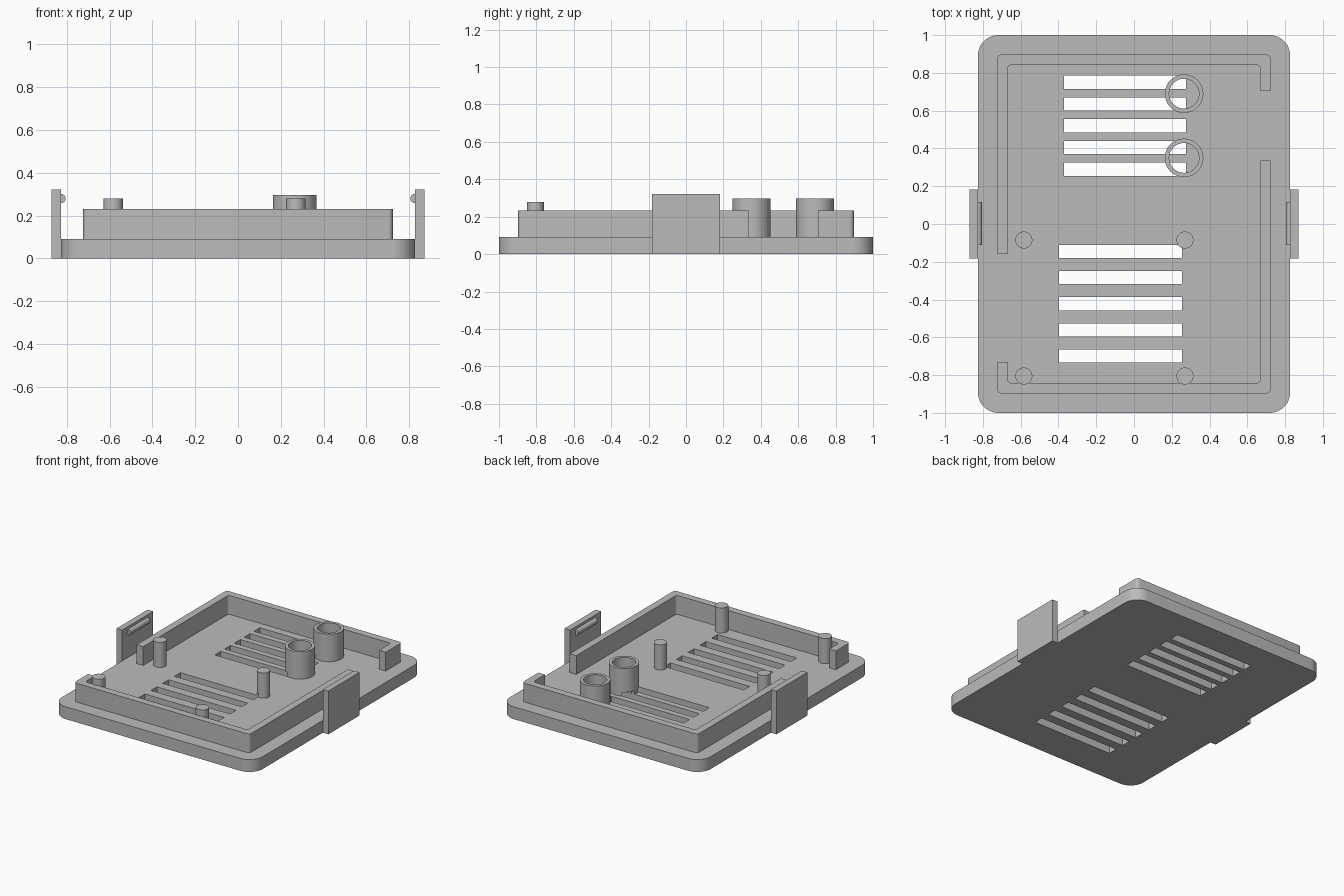
import bpy, bmesh, math

old = bpy.data.objects.get("Cube")
if old:
    bpy.data.objects.remove(old, do_unlink=True)

grey = bpy.data.materials.new("plain grey")
grey.use_nodes = True
grey.diffuse_color = (0.5, 0.5, 0.5, 1)
grey.node_tree.nodes["Principled BSDF"].inputs["Base Color"].default_value = (0.5, 0.5, 0.5, 1)

FLOOR = 0.092          # top of the base plate
HALF_X, HALF_Y = 0.827, 1.0


def finish(name, bm, smooth=True):
    bmesh.ops.recalc_face_normals(bm, faces=bm.faces)
    mesh = bpy.data.meshes.new(name)
    bm.to_mesh(mesh)
    bm.free()
    mesh.materials.append(grey)
    obj = bpy.data.objects.new(name, mesh)
    bpy.context.collection.objects.link(obj)
    if smooth:
        activate(obj)
        bpy.ops.object.shade_smooth_by_angle(angle=math.radians(35))
    return obj


def activate(obj):
    bpy.ops.object.select_all(action='DESELECT')
    obj.select_set(True)
    bpy.context.view_layer.objects.active = obj


def prism(name, outline, z0, z1):
    """Extrude a closed xy outline between two heights."""
    bm = bmesh.new()
    face = bm.faces.new([bm.verts.new((x, y, z0)) for x, y in outline])
    new = bmesh.ops.extrude_face_region(bm, geom=[face])["geom"]
    top = [v for v in new if isinstance(v, bmesh.types.BMVert)]
    bmesh.ops.translate(bm, verts=top, vec=(0, 0, z1 - z0))
    return finish(name, bm)


def arc(cx, cy, r, start, sweep, steps):
    return [(cx + r * math.cos(math.radians(start + sweep * i / steps)),
             cy + r * math.sin(math.radians(start + sweep * i / steps)))
            for i in range(steps + 1)]


def add_box(bm, x0, x1, y0, y1, z0, z1):
    verts = bmesh.ops.create_cube(bm, size=1)["verts"]
    bmesh.ops.scale(bm, verts=verts, vec=(x1 - x0, y1 - y0, z1 - z0))
    bmesh.ops.translate(bm, verts=verts,
                        vec=((x0 + x1) / 2, (y0 + y1) / 2, (z0 + z1) / 2))


def cut(obj, cutter):
    activate(obj)
    mod = obj.modifiers.new("cut", 'BOOLEAN')
    mod.operation = 'DIFFERENCE'
    mod.solver = 'EXACT'
    mod.object = cutter
    bpy.ops.object.modifier_apply(modifier=mod.name)


# Two banks of vent slots, as one cutter
bm = bmesh.new()
for x0, x1, top, pitch in ((-0.37, 0.275, 0.785, 0.115), (-0.398, 0.254, -0.11, 0.1385)):
    for i in range(5):
        y = top - i * pitch
        add_box(bm, x0, x1, y - 0.07, y, -0.05, 0.12)
slots = finish("slot_cutter", bm, smooth=False)
slots.hide_render = True

# Base plate with rounded corners
R = 0.11
outline = []
for sx, sy, start in ((1, 1, 0), (-1, 1, 90), (-1, -1, 180), (1, -1, 270)):
    outline += arc(sx * (HALF_X - R), sy * (HALF_Y - R), R, start, 90, 12)
cut(prism("base_plate", outline, 0, FLOOR), slots)


# Rim walls: a long leg, an end wall and a short leg
def rim(name, long_end, short_end, sign):
    w, h, t, r = 0.723, 0.897, 0.054, 0.022
    path = [(-w, long_end)]
    path += arc(-w + r, h - r, r, 180, -90, 4) + arc(w - r, h - r, r, 90, -90, 4)
    path += [(w, short_end), (w - t, short_end)]
    path += arc(w - t - r, h - t - r, r, 0, 90, 4) + arc(-w + t + r, h - t - r, r, 90, 90, 4)
    path += [(-w + t, long_end)]
    return prism(name, [(sign * x, sign * y) for x, y in path], FLOOR, 0.232)


rim("back_rim", -0.16, 0.705, 1)
rim("front_rim", -0.335, 0.73, -1)

# Hollow bosses at the back
for i, y in enumerate((0.69, 0.35)):
    bm = bmesh.new()
    rings = []
    for r, z in ((0.102, FLOOR), (0.102, 0.297), (0.079, 0.297), (0.079, FLOOR)):
        rings.append([bm.verts.new((px, py, z)) for px, py in arc(0.265, y, r, 0, 360, 48)[:-1]])
    for a, b in zip(rings, rings[1:] + rings[:1]):
        for j in range(48):
            k = (j + 1) % 48
            bm.faces.new((a[j], a[k], b[k], b[j]))
    cut(finish(f"boss_{i + 1}", bm), slots)

# Solid locating pins
for side, x in (("right", -0.583), ("left", 0.27)):
    for place, y in (("middle", -0.085), ("front", -0.805)):
        pin = prism(f"{side}_{place}_pin", arc(x, y, 0.045, 0, 360, 32)[:-1], FLOOR, 0.279)
        cut(pin, slots)

bpy.data.objects.remove(slots, do_unlink=True)

# Side clips, each with a rounded catch on its inner face
for side, s in (("left", 1), ("right", -1)):
    bm = bmesh.new()
    add_box(bm, *sorted((s * HALF_X, s * 0.872)), -0.183, 0.183, 0, 0.322)
    finish(f"{side}_clip", bm, smooth=False)
    bm = bmesh.new()
    ends = [[bm.verts.new((s * x, y, z)) for x, z in arc(HALF_X, 0.28, 0.022, 90, 180, 12)]
            for y in (-0.112, 0.117)]
    for j in range(12):
        bm.faces.new((ends[0][j], ends[0][j + 1], ends[1][j + 1], ends[1][j]))
    for end in ends:
        bm.faces.new(end)
    bm.faces.new((ends[0][0], ends[0][-1], ends[1][-1], ends[1][0]))
    finish(f"{side}_catch", bm)
